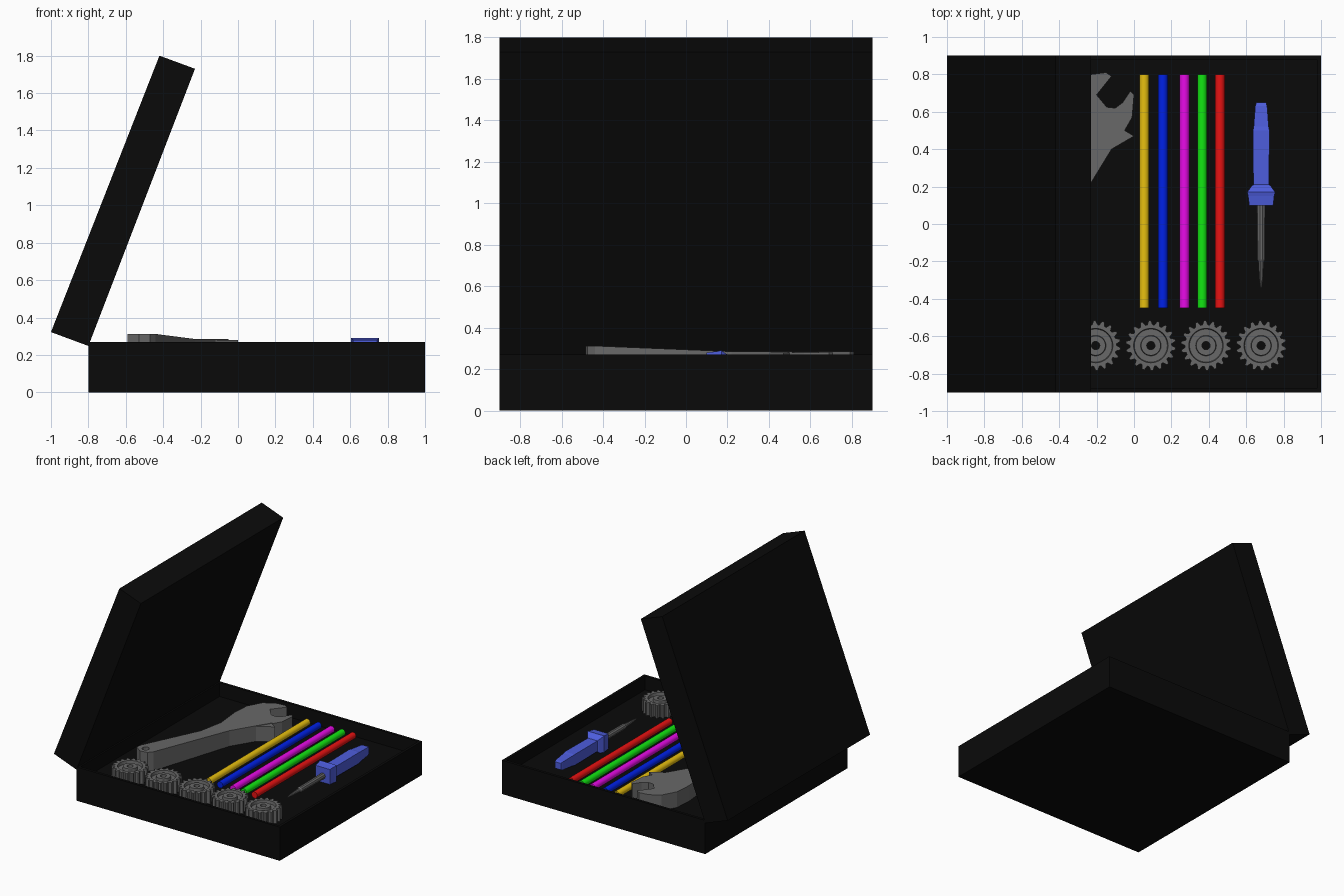
import bpy, bmesh, math
from mathutils import Vector

if "Cube" in bpy.data.objects:
    bpy.data.objects.remove(bpy.data.objects["Cube"])


def mat(name, r, g, b):
    m = bpy.data.materials.new(name)
    m.diffuse_color = (r, g, b, 1)
    m.use_nodes = True
    m.node_tree.nodes["Principled BSDF"].inputs["Base Color"].default_value = m.diffuse_color
    return m


BLACK = mat("black", .003, .003, .003)
GREY = mat("steel grey", .14, .14, .14)
HANDLE = mat("handle blue", .075, .11, .72)
FLOOR = .16


def finish(name, bm, material, smooth=False):
    bmesh.ops.recalc_face_normals(bm, faces=bm.faces)
    me = bpy.data.meshes.new(name)
    bm.to_mesh(me)
    bm.free()
    me.materials.append(material)
    for p in me.polygons:
        p.use_smooth = smooth and len(p.vertices) == 4
    ob = bpy.data.objects.new(name, me)
    bpy.context.collection.objects.link(ob)
    return ob


def prism(bm, pts, z0, ztop):
    """Upright prism on an outline; ztop(y) gives the top height."""
    lo = [bm.verts.new((x, y, z0)) for x, y in pts]
    hi = [bm.verts.new((x, y, ztop(y))) for x, y in pts]
    n = len(pts)
    caps = [bm.faces.new(lo[::-1]), bm.faces.new(hi)]
    for i in range(n):
        bm.faces.new((lo[i], lo[(i + 1) % n], hi[(i + 1) % n], hi[i]))
    bmesh.ops.triangulate(bm, faces=caps)


def loft(name, x, z, sections, sides, turn, material, smooth=False):
    """Rings along y: each section is (y, radius)."""
    bm = bmesh.new()
    rings = []
    for y, r in sections:
        angs = [turn + math.tau * i / sides for i in range(sides)]
        rings.append([bm.verts.new((x + r * math.cos(a), y, z + r * math.sin(a))) for a in angs])
    for a, b in zip(rings, rings[1:]):
        for i in range(sides):
            j = (i + 1) % sides
            bm.faces.new((a[i], a[j], b[j], b[i]))
    bm.faces.new(rings[0])
    bm.faces.new(rings[-1])
    return finish(name, bm, material, smooth)


# case base: box with a sunken tray
bm = bmesh.new()
bmesh.ops.create_cube(bm, size=1)
for v in bm.verts:
    v.co = Vector((.1 + v.co.x * 1.8, v.co.y * 1.8, .135 + v.co.z * .27))
top = [f for f in bm.faces if f.normal.z > .9]
bmesh.ops.inset_region(bm, faces=top, thickness=.03)
inner = bmesh.ops.extrude_face_region(bm, geom=top)
bmesh.ops.translate(bm, verts=[v for v in inner["geom"] if isinstance(v, bmesh.types.BMVert)],
                    vec=(0, 0, FLOOR - .27))
bmesh.ops.delete(bm, geom=top, context="FACES")
finish("case_base", bm, BLACK)

# case lid: slab leaning open
bm = bmesh.new()
profile = [(-1, .322), (-.8, .248), (-.23, 1.73), (-.42, 1.8)]
rows = [[bm.verts.new((x, y, z)) for x, z in profile] for y in (-.9, .9)]
bm.faces.new(rows[0])
bm.faces.new(rows[1])
for i in range(4):
    j = (i + 1) % 4
    bm.faces.new((rows[0][i], rows[0][j], rows[1][j], rows[1][i]))
finish("case_lid", bm, BLACK)

# coloured rods
rods = [("yellow", .055, (.8, .52, .005)), ("blue", .155, (.0, .015, .8)),
        ("magenta", .27, (.8, .003, .8)), ("green", .365, (.006, .8, .006)),
        ("red", .46, (.8, .006, .006))]
for name, x, col in rods:
    loft(name + "_rod", x, .21, [(-.45, .026), (.8, .026)], 16, 0, mat(name, *col), True)

# gears: toothed rim with a recessed ring and raised hub
TEETH = 18
for k in range(5):
    cx, cy = -.5 + .295 * k, -.65
    bm = bmesh.new()

    def ring(radius, z):
        out = []
        for i in range(TEETH * 4):
            a = math.tau * i / (TEETH * 4)
            r = radius if radius else (.112, .112, .134, .134)[i % 4]
            out.append(bm.verts.new((cx + r * math.cos(a), cy + r * math.sin(a), z)))
        return out

    loops = [ring(0, FLOOR), ring(0, .263), ring(.092, .263), ring(.088, .24),
             ring(.055, .24), ring(.052, .263), ring(.022, .263), ring(.022, FLOOR)]
    for a, b in zip(loops, loops[1:]):
        for i in range(len(a)):
            j = (i + 1) % len(a)
            bm.faces.new((a[i], a[j], b[j], b[i]))
    finish(f"gear_{k + 1}", bm, GREY)

# screwdriver: square-section handle with collar, round tapered shaft
s = math.sqrt(2)
loft("screwdriver_handle", .68, .216,
     [(.1, .064 * s), (.15, .07 * s), (.17, .075 * s), (.205, .05 * s), (.21, .042 * s),
      (.5, .044 * s), (.52, .04 * s), (.63, .032 * s), (.65, .026 * s)],
     4, math.pi / 4, HANDLE)
loft("screwdriver_shaft", .68, .212,
     [(-.34, .004), (-.3, .01), (-.2, .016), (-.19, .022), (.1, .024)], 10, 0, GREY)


# wrench: handle rising toward its end, open head and lower movable jaw
def wrench_top(y):
    return .285 + .027 * min(1, max(0, (.1 - y) / .5))


bm = bmesh.new()
prism(bm, [(-.53, -.485), (-.47, -.475), (-.44, -.44), (-.23, .22), (-.12, .4), (-.05, .51),
           (-.2, .64), (-.2, .69), (-.12, .79), (-.15, .81), (-.23, .8), (-.31, .75),
           (-.37, .64), (-.38, .5), (-.36, .3), (-.4, .1), (-.58, -.39), (-.59, -.44)],
      FLOOR - .01, wrench_top)
body = finish("wrench_body", bm, GREY)
bm = bmesh.new()
prism(bm, [(-.12, .4), (0, .47), (-.05, .5), (-.01, .57), (0, .69), (-.02, .71),
           (-.06, .65), (-.1, .62), (-.19, .63)], FLOOR - .01, lambda y: .281)
finish("wrench_jaw", bm, GREY)

# hanging hole in the wrench handle
bm = bmesh.new()
prism(bm, [(-.52 + .027 * math.cos(math.tau * i / 12), -.425 + .027 * math.sin(math.tau * i / 12))
           for i in range(12)], .1, lambda y: .4)
cutter = finish("hole_cutter", bm, GREY)
cutter.hide_render = True
cutter.hide_viewport = True
mod = body.modifiers.new("hole", "BOOLEAN")
mod.operation = "DIFFERENCE"
mod.object = cutter
